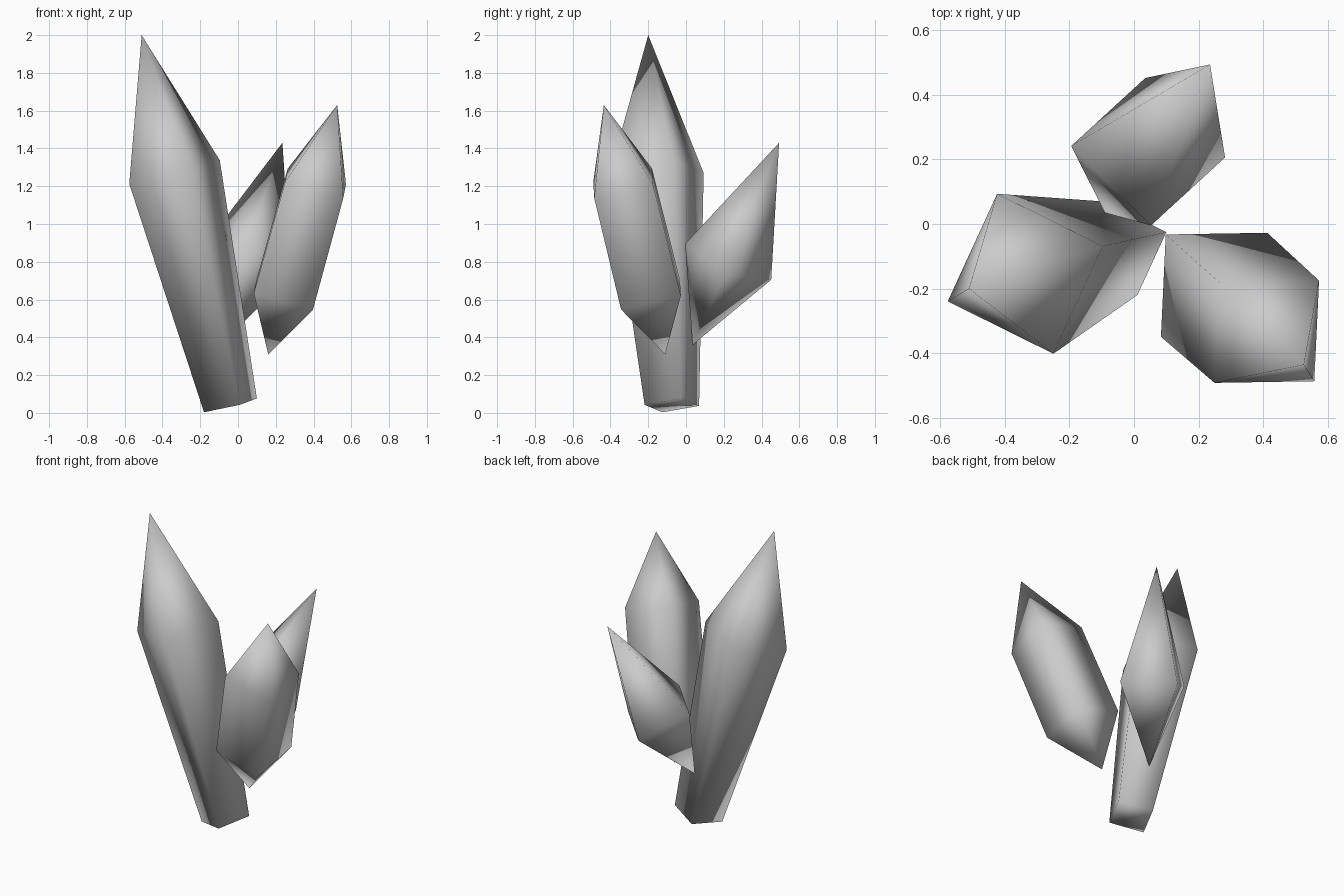
import bpy
import bmesh
import math
from mathutils import Vector

cube = bpy.data.objects.get("Cube")
if cube:
    bpy.data.objects.remove(cube, do_unlink=True)

# Single stone colour
stone = bpy.data.materials.new("grey_crystal")
stone.use_nodes = True
GREY = (0.6, 0.6, 0.6, 1.0)
stone.diffuse_color = GREY
stone.node_tree.nodes["Principled BSDF"].inputs["Base Color"].default_value = GREY


def crystal(name, foot, tip, corner, rings, pointed_foot=True, sides=4):
    """Square prism along foot-tip; rings are (fraction of length, radius)."""
    foot, tip = Vector(foot), Vector(tip)
    axis = (tip - foot).normalized()
    u = Vector(corner)
    u = (u - axis * u.dot(axis)).normalized()
    v = axis.cross(u)

    bm = bmesh.new()
    loops = []
    for t, radius in rings:
        centre = foot.lerp(tip, t)
        angles = [math.tau * i / sides for i in range(sides)]
        loops.append([bm.verts.new(centre + radius * (u * math.cos(a) + v * math.sin(a)))
                      for a in angles])
    top = bm.verts.new(tip)
    bottom = bm.verts.new(foot) if pointed_foot else None

    for i in range(sides):
        j = (i + 1) % sides
        for low, high in zip(loops, loops[1:]):
            bm.faces.new((low[i], low[j], high[j], high[i]))
        bm.faces.new((loops[-1][i], loops[-1][j], top))
        if bottom:
            bm.faces.new((loops[0][j], loops[0][i], bottom))
    if not bottom:
        bm.faces.new(loops[0][::-1])

    bmesh.ops.recalc_face_normals(bm, faces=bm.faces)
    for face in bm.faces:
        face.smooth = True
    mesh = bpy.data.meshes.new(name)
    bm.to_mesh(mesh)
    bm.free()
    mesh.materials.append(stone)
    obj = bpy.data.objects.new(name, mesh)
    bpy.context.collection.objects.link(obj)
    return obj


# Tall crystal with a flat foot
crystal("tall_crystal", (-0.04, -0.075, 0.04), (-0.51, -0.2, 2.0),
        (0.238, 0.085, 0.065), [(0, 0.153), (0.63, 0.262)], pointed_foot=False)

# Medium crystal, pointed at both ends
crystal("medium_crystal", (0.16, -0.11, 0.31), (0.525, -0.435, 1.63),
        (-0.147, 0.153, 0.075), [(0.24, 0.23), (0.686, 0.226)])

# Short crystal, a stretched octahedron
crystal("short_crystal", (-0.09, 0.035, 0.36), (0.235, 0.493, 1.43),
        (0.01, -0.23, 0.1), [(0.411, 0.247)])
